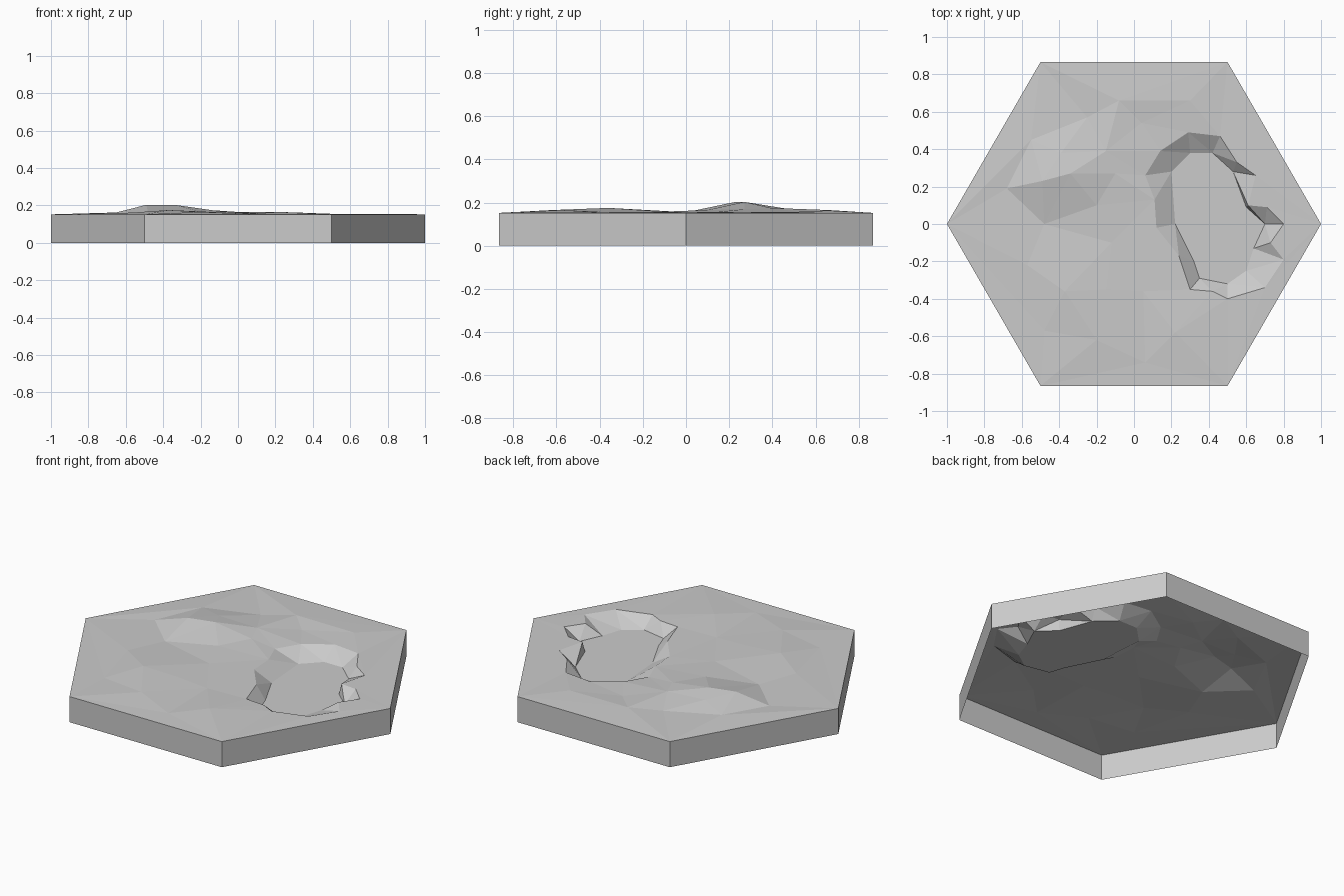
import bpy
import bmesh
import math
from mathutils import Vector
from mathutils.geometry import delaunay_2d_cdt

default_cube = bpy.data.objects.get("Cube")
if default_cube:
    bpy.data.objects.remove(default_cube, do_unlink=True)

GROUND = 0.155
POND_FLOOR = 0.095


def make_material(name, colour):
    material = bpy.data.materials.new(name)
    material.use_nodes = True
    material.diffuse_color = colour
    for node in material.node_tree.nodes:
        if node.type == "BSDF_PRINCIPLED":
            node.inputs["Base Color"].default_value = colour
    return material


def make_object(name, mesh_builder, material):
    mesh_builder.normal_update()
    mesh = bpy.data.meshes.new(name)
    mesh_builder.to_mesh(mesh)
    mesh_builder.free()
    mesh.materials.append(material)
    tile_part = bpy.data.objects.new(name, mesh)
    bpy.context.collection.objects.link(tile_part)
    return tile_part


def ring_edges(start, count):
    return [(start + i, start + (i + 1) % count) for i in range(count)]


stone_grey = make_material("stone grey", (0.6, 0.6, 0.6, 1.0))

# Hexagonal outline shared by the wall and the ground
corners = [(math.cos(i * math.pi / 3), math.sin(i * math.pi / 3)) for i in range(6)]

# Pond bank: upper rim and lower shoreline
pond_rim = [(.06, .26), (.14, .39), (.29, .49), (.46, .47), (.55, .33), (.65, .26),
            (.61, .1), (.71, .09), (.8, 0), (.73, -.1), (.8, -.19), (.7, -.34),
            (.5, -.4), (.42, -.36), (.3, -.35), (.24, -.17), (.12, -.02), (.11, .13)]
pond_shore = [(.2, .28), (.3, .38), (.42, .38), (.53, .28), (.6, .09), (.7, .0),
              (.64, -.13), (.6, -.25), (.5, -.32), (.35, -.29), (.32, -.2), (.22, .0)]

# Hilltops and folds, as x, y and rise above the ground
hills = [(-.49, .23, .048), (-.34, .27, .048), (-.55, .45, .01), (-.39, .38, .03),
         (-.2, .1, .01), (-.48, .0, 0), (-.68, .19, 0), (-.15, .39, .02),
         (-.1, .27, .014), (-.25, .57, 0), (-.08, .66, .01), (.04, .54, 0),
         (-.37, -.36, .02), (-.15, -.35, .01), (-.57, -.22, .006), (-.48, -.57, 0),
         (-.12, -.1, .003), (.05, -.36, 0), (-.2, -.62, .01), (.06, -.74, 0),
         (.22, -.58, .01), (.3, .66, .008)]

# Triangulated ground sheet with the sunken pond
points = [(x, y, GROUND - .003) for x, y in corners]
edges = ring_edges(0, len(corners))
for ring, height in ((pond_rim, GROUND), (pond_shore, POND_FLOOR)):
    edges += ring_edges(len(points), len(ring))
    points += [(x, y, height) for x, y in ring]
points += [(x, y, GROUND + rise) for x, y, rise in hills]

flat_points = [Vector(p[:2]) for p in points]
verts, _, faces, origins, _, _ = delaunay_2d_cdt(flat_points, edges, [], 1, 1e-5)
builder = bmesh.new()
ground_verts = [builder.verts.new((v.x, v.y, points[o[0]][2] if o else GROUND))
                for v, o in zip(verts, origins)]
for face in faces:
    builder.faces.new([ground_verts[i] for i in face])
make_object("ground_with_pond", builder, stone_grey)

# Open-bottomed side wall
builder = bmesh.new()
lower = [builder.verts.new((x, y, 0)) for x, y in corners]
upper = [builder.verts.new((x, y, GROUND - .003)) for x, y in corners]
for a, b in ring_edges(0, len(corners)):
    builder.faces.new((lower[a], lower[b], upper[b], upper[a]))
make_object("side_wall", builder, stone_grey)
